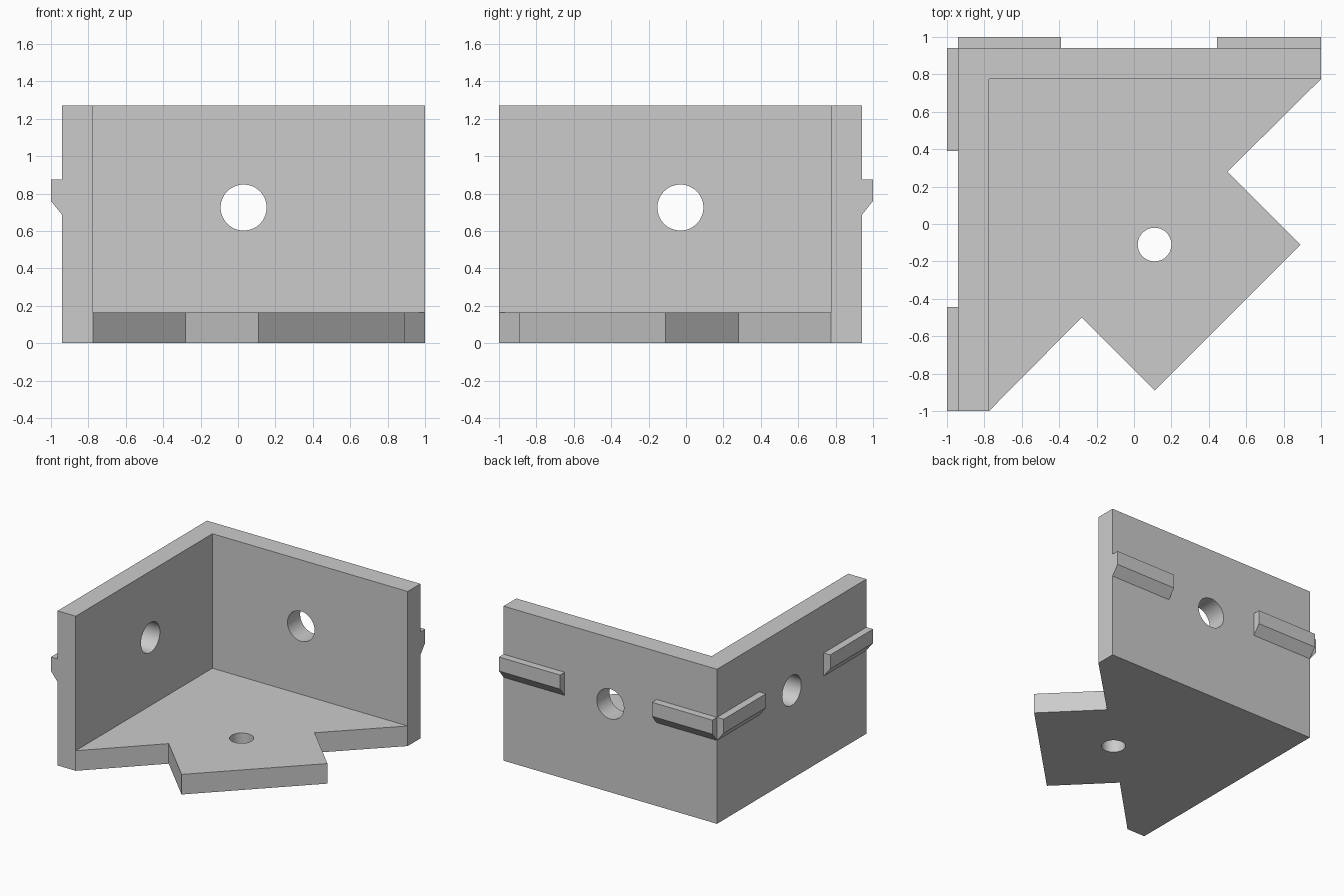
import bpy, bmesh, math
from mathutils import Matrix, Vector

if "Cube" in bpy.data.objects:
    bpy.data.objects.remove(bpy.data.objects["Cube"], do_unlink=True)

grey = bpy.data.materials.new("plain grey")
grey.use_nodes = True
grey.diffuse_color = (0.6, 0.6, 0.6, 1)
grey.node_tree.nodes["Principled BSDF"].inputs["Base Color"].default_value = (0.6, 0.6, 0.6, 1)

HEIGHT, FLOOR = 1.27, 0.165
OUT, IN = 0.94, 0.775


def extrude(name, points, offset):
    """Solid made by sweeping a flat outline along an offset."""
    bm = bmesh.new()
    face = bm.faces.new([bm.verts.new(p) for p in points])
    moved = bmesh.ops.extrude_face_region(bm, geom=[face])["geom"]
    bmesh.ops.translate(bm, vec=offset,
                        verts=[v for v in moved if isinstance(v, bmesh.types.BMVert)])
    bmesh.ops.recalc_face_normals(bm, faces=bm.faces)
    return finish(bm, name)


def finish(bm, name):
    mesh = bpy.data.meshes.new(name)
    bm.to_mesh(mesh)
    bm.free()
    mesh.materials.append(grey)
    obj = bpy.data.objects.new(name, mesh)
    bpy.context.collection.objects.link(obj)
    return obj


def drill(name, centre, axis, radius):
    """Cylinder cutter along an axis."""
    bm = bmesh.new()
    turn = Vector((0, 0, 1)).rotation_difference(Vector(axis)).to_matrix().to_4x4()
    bmesh.ops.create_cone(bm, cap_ends=True, segments=64, radius1=radius, radius2=radius,
                          depth=0.5, matrix=Matrix.Translation(centre) @ turn)
    obj = finish(bm, name)
    obj.hide_render = True
    return obj


def combine(target, other, operation):
    mod = target.modifiers.new(operation, "BOOLEAN")
    mod.operation, mod.object, mod.solver = operation, other, "EXACT"
    bpy.context.view_layer.objects.active = target
    bpy.ops.object.modifier_apply(modifier=mod.name)
    bpy.data.objects.remove(other, do_unlink=True)


def flip(p):
    """Mirror across the bracket's diagonal."""
    return (-p[1], -p[0], p[2])


# L-shaped walls
half = [(1, IN, 0), (1, OUT, 0)]
walls = [(-IN, IN, 0)] + half + [(-OUT, OUT, 0)] + [flip(p) for p in reversed(half)]
bracket = extrude("corner_bracket", walls, (0, 0, HEIGHT))

# Floor with a square tongue between two notches
edge = [(0.89, -0.11, 0), (0.5, 0.28, 0)] + half
outline = edge + [(-OUT, OUT, 0)] + [flip(p) for p in reversed(edge)]
combine(bracket, extrude("floor", outline, (0, 0, FLOOR)), "UNION")

# Screw holes
wall_hole = (0.03, 0.86, 0.725)
for centre, axis, radius in ((wall_hole, (0, 1, 0), 0.123),
                             (flip(wall_hole), (1, 0, 0), 0.123),
                             ((0.11, -0.11, 0.08), (0, 0, 1), 0.09)):
    combine(bracket, drill("hole_cutter", centre, axis, radius), "DIFFERENCE")

# Chamfered ribs on the outer faces
rib = [(OUT, 0.685), (1, 0.76), (1, 0.875), (OUT, 0.875)]
parts = [bracket]
for place, start, end in (("corner", -OUT, -0.39), ("end", 0.445, 1)):
    section = [(start, y, z) for y, z in rib]
    parts.append(extrude("back_rib_" + place, section, (end - start, 0, 0)))
    parts.append(extrude("side_rib_" + place, [flip(p) for p in section], (0, start - end, 0)))

for obj in parts:
    bpy.ops.object.select_all(action="DESELECT")
    obj.select_set(True)
    bpy.context.view_layer.objects.active = obj
    bpy.ops.object.shade_smooth_by_angle(angle=math.radians(30))
